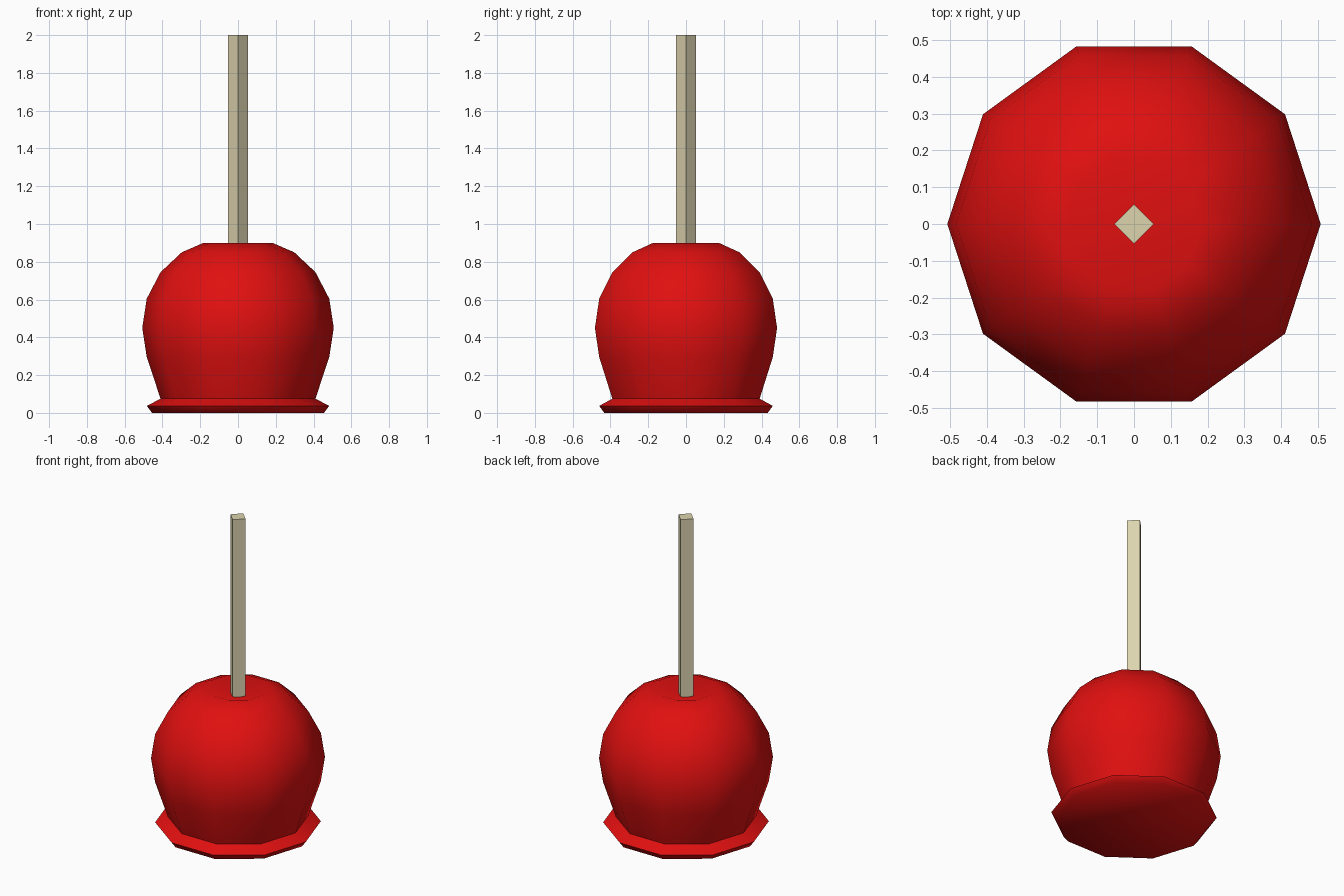
import bpy, math

if "Cube" in bpy.data.objects:
    bpy.data.objects.remove(bpy.data.objects["Cube"])


def paint(ob, name, color):
    mat = bpy.data.materials.new(name)
    mat.diffuse_color = color
    mat.use_nodes = True
    mat.node_tree.nodes["Principled BSDF"].inputs["Base Color"].default_value = mat.diffuse_color
    ob.data.materials.append(mat)


def lathe(name, profile, sides, dip):
    # Rings from bottom to top, flat base, top fanned into a sunken centre
    verts = [(r * math.cos(2 * math.pi * i / sides),
              r * math.sin(2 * math.pi * i / sides), z)
             for r, z in profile for i in range(sides)]
    faces = [tuple(reversed(range(sides)))]
    for k in range(len(profile) - 1):
        for i in range(sides):
            j = (i + 1) % sides
            a, b = k * sides, (k + 1) * sides
            faces.append((a + i, a + j, b + j, b + i))
    top = (len(profile) - 1) * sides
    verts.append((0, 0, dip))
    faces += [(top + i, top + (i + 1) % sides, len(verts) - 1) for i in range(sides)]
    mesh = bpy.data.meshes.new(name)
    mesh.from_pydata(verts, [], faces)
    ob = bpy.data.objects.new(name, mesh)
    bpy.context.collection.objects.link(ob)
    return ob


# Candy-coated apple with pooled candy rim at the base
apple = lathe("coated_apple",
              [(0.455, 0), (0.483, 0.037), (0.41, 0.075), (0.483, 0.295),
               (0.507, 0.45), (0.483, 0.605), (0.41, 0.745),
               (0.298, 0.85), (0.183, 0.9)], 10, 0.845)
paint(apple, "candy_red", (0.75, 0.005, 0.005, 1))
bpy.context.view_layer.objects.active = apple
apple.select_set(True)
bpy.ops.object.shade_smooth_by_angle(angle=math.radians(60))
apple.select_set(False)

# Square wooden stick, corners facing the axes
bottom, end = 0.8, 2.0
bpy.ops.mesh.primitive_cube_add(size=1, location=(0, 0, (bottom + end) / 2),
                                rotation=(0, 0, math.pi / 4))
stick = bpy.context.object
stick.name = "stick"
stick.scale = (0.076, 0.076, end - bottom)
paint(stick, "pale_wood", (0.72, 0.66, 0.43, 1))
